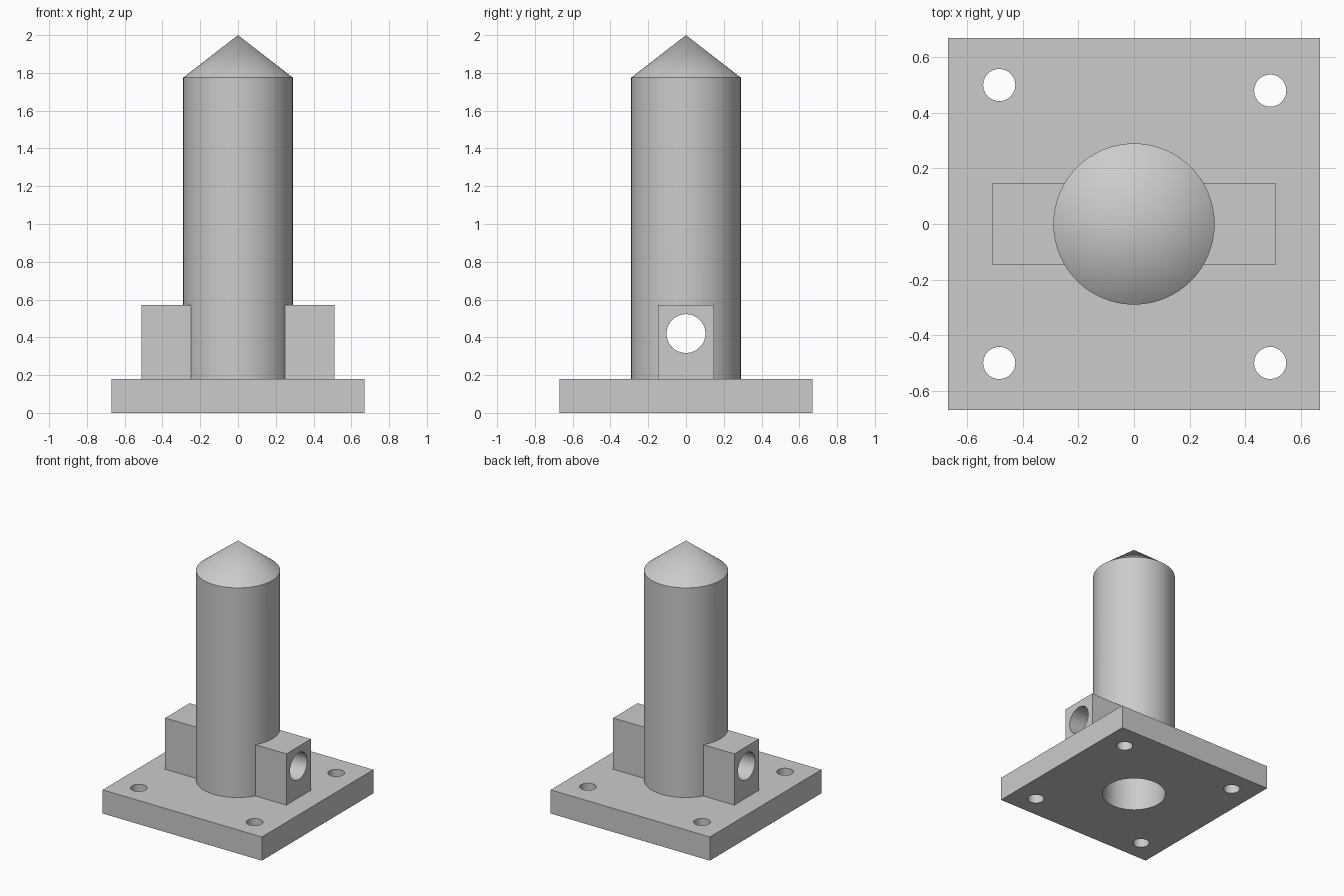
import bpy, bmesh, math
from mathutils import Matrix

cube = bpy.data.objects.get("Cube")
if cube:
    bpy.data.objects.remove(cube, do_unlink=True)

grey = bpy.data.materials.new("plain grey")
grey.use_nodes = True
colour = (0.6, 0.6, 0.6, 1)
grey.diffuse_color = colour
grey.node_tree.nodes["Principled BSDF"].inputs["Base Color"].default_value = colour


def add_object(name, bm):
    bmesh.ops.recalc_face_normals(bm, faces=bm.faces)
    mesh = bpy.data.meshes.new(name)
    bm.to_mesh(mesh)
    bm.free()
    mesh.materials.append(grey)
    obj = bpy.data.objects.new(name, mesh)
    bpy.context.collection.objects.link(obj)
    return obj


def box(name, low, high):
    bm = bmesh.new()
    size = [b - a for a, b in zip(low, high)]
    centre = [(a + b) / 2 for a, b in zip(low, high)]
    bmesh.ops.create_cube(bm, size=1, matrix=Matrix.Translation(centre) @ Matrix.Diagonal((*size, 1)))
    return add_object(name, bm)


def rod(name, radius, length, centre, sides, along_x=False):
    bm = bmesh.new()
    turn = Matrix.Rotation(math.pi / 2 if along_x else 0, 4, "Y")
    bmesh.ops.create_cone(bm, cap_ends=True, segments=sides, radius1=radius, radius2=radius,
                          depth=length, matrix=Matrix.Translation(centre) @ turn)
    return add_object(name, bm)


def lathe(name, profile, sides):
    bm = bmesh.new()
    verts = [bm.verts.new((r, 0, z)) for r, z in profile]
    edges = [bm.edges.new(pair) for pair in zip(verts, verts[1:])]
    bmesh.ops.spin(bm, geom=verts + edges, cent=(0, 0, 0), axis=(0, 0, 1),
                   angle=math.tau, steps=sides, use_duplicate=False)
    bmesh.ops.remove_doubles(bm, verts=bm.verts, dist=0.0001)
    return add_object(name, bm)


def cut(obj, cutter):
    mod = obj.modifiers.new("cut", "BOOLEAN")
    mod.operation, mod.solver, mod.object = "DIFFERENCE", "EXACT", cutter
    bpy.context.view_layer.objects.active = obj
    bpy.ops.object.modifier_apply(modifier=mod.name)


PLATE, SHOULDER, RADIUS, BORE = 0.18, 1.775, 0.29, 0.223

# Square base plate
plate = box("base_plate", (-0.67, -0.67, 0), (0.67, 0.67, PLATE))

# Hollow post with a conical cap
post = lathe("post", [(0, SHOULDER), (BORE, SHOULDER), (BORE, PLATE), (RADIUS, PLATE),
                      (RADIUS, SHOULDER), (0, 2)], 64)

# Side lugs, set into the post wall
lugs = [box("left_lug", (0.24, -0.147, PLATE), (0.51, 0.147, 0.57)),
        box("right_lug", (-0.51, -0.147, PLATE), (-0.24, 0.147, 0.57))]

# Bolt holes and centre bore through the plate
cutters = [rod("bolt_cutter", 0.058, 1, (x, y, 0), 24)
           for x, y in [(-0.485, 0.5), (0.49, 0.48), (-0.485, -0.5), (0.49, -0.5)]]
cutters.append(rod("bore_cutter", BORE, 1, (0, 0, 0), 64))
for cutter in cutters:
    cut(plate, cutter)

# Cross hole through the lugs and the post
pin = rod("pin_cutter", 0.103, 3, (0, 0, 0.42), 32, along_x=True)
for obj in [post] + lugs:
    cut(obj, pin)

for cutter in cutters + [pin]:
    bpy.data.objects.remove(cutter, do_unlink=True)

# Smooth the round walls, keep the edges sharp
for obj in bpy.context.view_layer.objects:
    obj.select_set(obj in [plate, post] + lugs)
bpy.context.view_layer.objects.active = post
bpy.ops.object.shade_smooth_by_angle(angle=math.radians(30))
